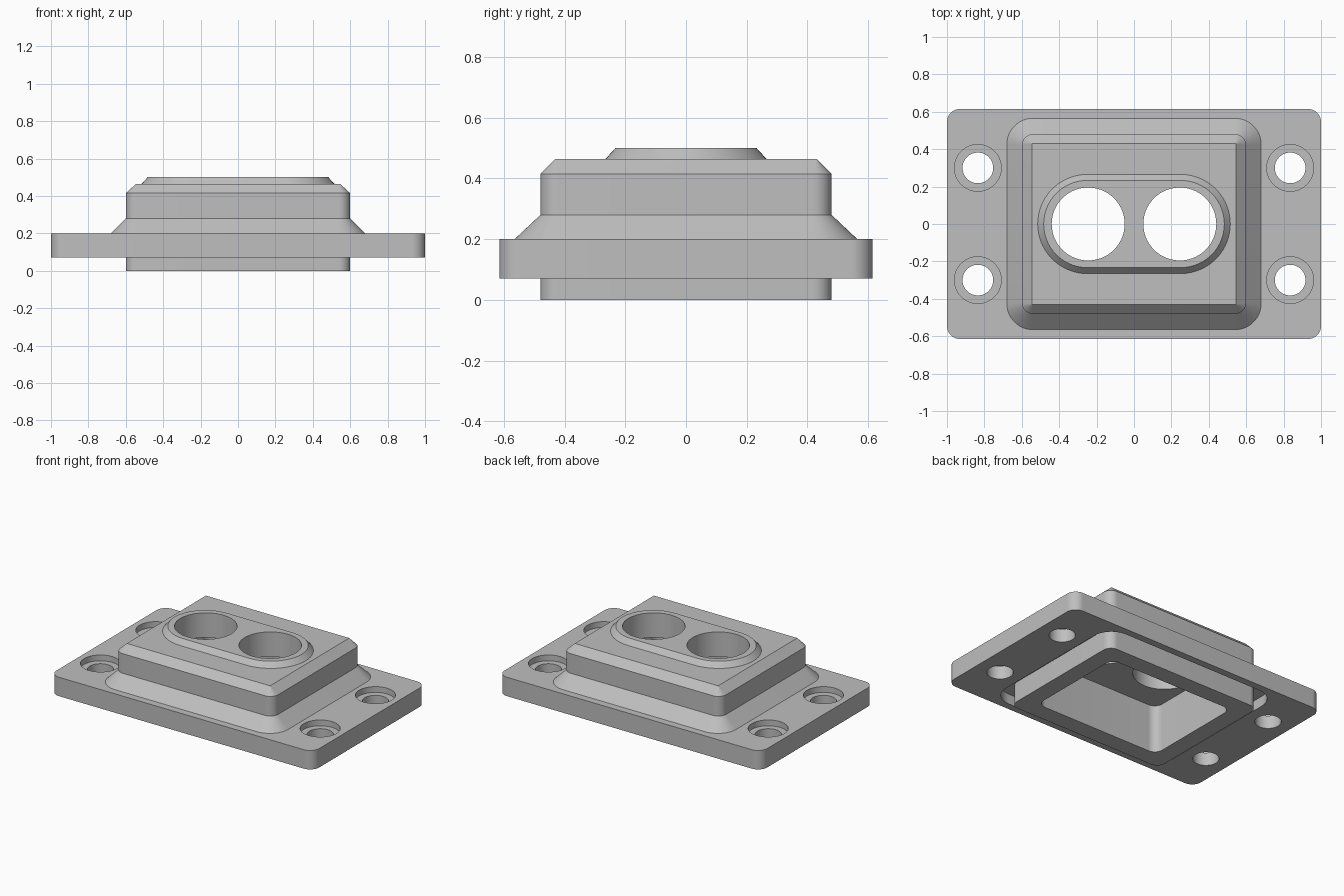
import bpy, bmesh, math

cube = bpy.data.objects.get("Cube")
if cube:
    bpy.data.objects.remove(cube, do_unlink=True)

grey = bpy.data.materials.new("plain_grey")
grey.use_nodes = True
GREY = (0.52, 0.52, 0.52, 1)
grey.diffuse_color = GREY
grey.node_tree.nodes["Principled BSDF"].inputs["Base Color"].default_value = GREY

STEPS = 14


def rounded_rect(hx, hy, r, z, cx, cy):
    """Corner arcs of a rounded rectangle, counter-clockwise."""
    pts = []
    for q, (sx, sy) in enumerate([(1, 1), (-1, 1), (-1, -1), (1, -1)]):
        for i in range(STEPS + 1):
            a = (q + i / STEPS) * math.pi / 2
            pts.append((cx + sx * (hx - r) + r * math.cos(a),
                        cy + sy * (hy - r) + r * math.sin(a), z))
    return pts


def loft(name, levels, places=((0, 0),)):
    """Closed solid through (half x, half y, radius, z) levels."""
    bm = bmesh.new()
    for cx, cy in places:
        rings = [[bm.verts.new(p) for p in rounded_rect(*lv, cx, cy)] for lv in levels]
        n = len(rings[0])
        for lo, hi in zip(rings, rings[1:]):
            for i in range(n):
                j = (i + 1) % n
                bm.faces.new((lo[i], lo[j], hi[j], hi[i]))
        bm.faces.new(rings[0][::-1])
        bm.faces.new(rings[-1])
    bmesh.ops.remove_doubles(bm, verts=bm.verts[:], dist=1e-5)
    bmesh.ops.recalc_face_normals(bm, faces=bm.faces[:])
    mesh = bpy.data.meshes.new(name)
    bm.to_mesh(mesh)
    bm.free()
    mesh.materials.append(grey)
    ob = bpy.data.objects.new(name, mesh)
    bpy.context.collection.objects.link(ob)
    return ob


def combine(target, tool, operation):
    mod = target.modifiers.new(tool.name, 'BOOLEAN')
    mod.operation = operation
    mod.solver = 'EXACT'
    mod.object = tool
    bpy.context.view_layer.objects.active = target
    bpy.ops.object.modifier_apply(modifier=mod.name)
    bpy.data.objects.remove(tool, do_unlink=True)


# Housing: cavity, lower rim, groove, flange, skirt and bevelled block
inner = (0.48, 0.36, 0.06)
wall = (0.6, 0.48, 0.06)
foot = (0.68, 0.565, 0.14)
flange = (1.0, 0.615, 0.07)
housing = loft("flanged_housing", [
    (*inner, 0.33), (*inner, 0), (*wall, 0), (*wall, 0.14),
    (*foot, 0.14), (*foot, 0.07), (*flange, 0.07), (*flange, 0.2),
    (*foot, 0.2), (*wall, 0.28), (*wall, 0.415), (0.545, 0.43, 0.001, 0.465)])

# Raised slot-shaped collar
collar = loft("collar", [
    (0.515, 0.265, 0.265, 0.44), (0.515, 0.265, 0.265, 0.465),
    (0.483, 0.233, 0.233, 0.5)])
combine(housing, collar, 'UNION')

# Two large ports
port = (0.195, 0.195, 0.195)
ports = loft("port_cutter", [(*port, 0.25), (*port, 0.6)], [(-0.245, 0), (0.245, 0)])
combine(housing, ports, 'DIFFERENCE')

# Four counterbored mounting holes
hole = (0.082, 0.082, 0.082)
bore = (0.125, 0.125, 0.125)
corners = [(sx * 0.835, sy * 0.3) for sx in (-1, 1) for sy in (-1, 1)]
holes = loft("bolt_hole_cutter",
             [(*hole, 0.0), (*hole, 0.16), (*bore, 0.16), (*bore, 0.3)], corners)
combine(housing, holes, 'DIFFERENCE')

# Smooth rounds, crisp edges
bpy.ops.object.select_all(action='DESELECT')
housing.select_set(True)
bpy.context.view_layer.objects.active = housing
bpy.ops.object.shade_smooth_by_angle(angle=math.radians(30))
